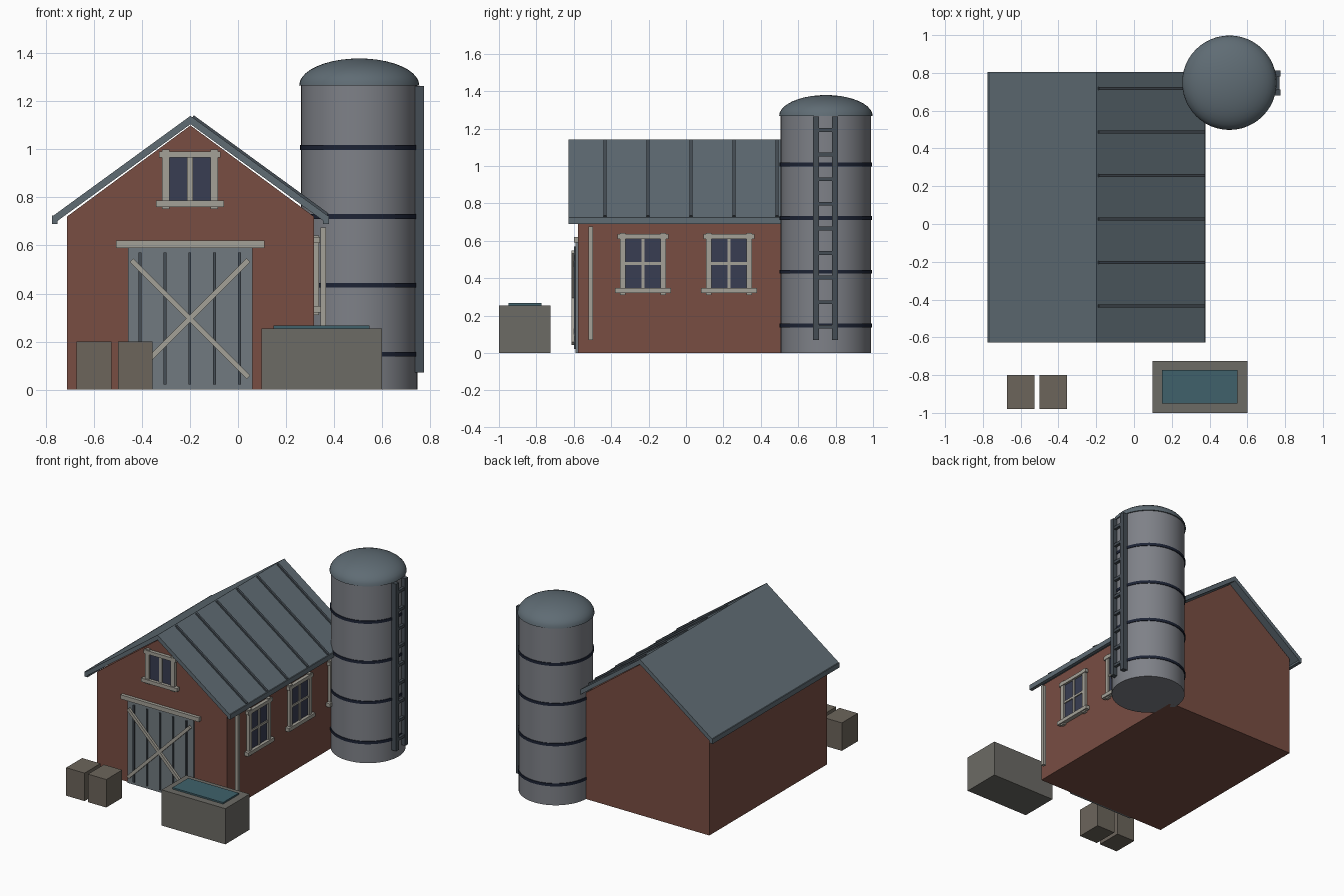
import bpy, bmesh
from math import sin, cos, pi, atan2, hypot
from mathutils import Matrix, Vector

if "Cube" in bpy.data.objects:
    bpy.data.objects.remove(bpy.data.objects["Cube"])


def mat(name, r, g, b):
    m = bpy.data.materials.new(name)
    m.diffuse_color = (r, g, b, 1)
    m.use_nodes = True
    m.node_tree.nodes["Principled BSDF"].inputs["Base Color"].default_value = m.diffuse_color
    return m


RED = mat("red_boards", 0.19, 0.075, 0.055)
ROOF = mat("slate_metal", 0.115, 0.15, 0.175)
SEAM = mat("dark_metal", 0.06, 0.075, 0.09)
STEEL = mat("steel", 0.21, 0.22, 0.245)
BAND = mat("band", 0.012, 0.017, 0.035)
TRIM = mat("trim", 0.37, 0.355, 0.31)
GLASS = mat("glass", 0.04, 0.047, 0.085)
DOOR = mat("door_grey", 0.165, 0.195, 0.215)
STONE = mat("stone", 0.15, 0.145, 0.13)
CRATE = mat("crate", 0.15, 0.13, 0.105)
WATER = mat("water", 0.05, 0.12, 0.145)


def finish(name, bm, m, smooth=False):
    bmesh.ops.recalc_face_normals(bm, faces=bm.faces)
    me = bpy.data.meshes.new(name)
    bm.to_mesh(me)
    bm.free()
    me.materials.append(m)
    ob = bpy.data.objects.new(name, me)
    bpy.context.collection.objects.link(ob)
    if smooth:
        bpy.context.view_layer.objects.active = ob
        ob.select_set(True)
        bpy.ops.object.shade_smooth_by_angle(angle=0.6)
        ob.select_set(False)
    return ob


def box(name, x0, x1, y0, y1, z0, z1, m, M=Matrix()):
    """Box from its limits, optionally placed by a matrix."""
    bm = bmesh.new()
    size = Matrix.Diagonal((x1 - x0, y1 - y0, z1 - z0, 1))
    mid = Matrix.Translation(((x0 + x1) / 2, (y0 + y1) / 2, (z0 + z1) / 2))
    bmesh.ops.create_cube(bm, size=1, matrix=M @ mid @ size)
    return finish(name, bm, m)


def prism(name, pts, y0, y1, m):
    """Extrude an x-z outline along y."""
    bm = bmesh.new()
    f = bm.faces.new([bm.verts.new((x, y0, z)) for x, z in pts])
    r = bmesh.ops.extrude_face_region(bm, geom=[f])
    vs = [v for v in r["geom"] if isinstance(v, bmesh.types.BMVert)]
    bmesh.ops.translate(bm, verts=vs, vec=(0, y1 - y0, 0))
    return finish(name, bm, m)


def lathe(name, prof, cx, cy, m, n=48):
    """Spin an r-z profile about a vertical axis."""
    bm = bmesh.new()
    vs = [bm.verts.new((cx + r, cy, z)) for r, z in prof]
    es = [bm.edges.new(p) for p in zip(vs, vs[1:])]
    bmesh.ops.spin(bm, geom=vs + es, cent=(cx, cy, 0), axis=(0, 0, 1),
                   angle=2 * pi, steps=n)
    bmesh.ops.remove_doubles(bm, verts=bm.verts, dist=1e-4)
    return finish(name, bm, m, True)


CX, HW, Y0, Y1 = -0.198, 0.515, -0.577, 0.755

# Barn body
prism("barn_body", [(CX - HW, 0), (CX + HW, 0), (CX + HW, 0.72), (CX, 1.10),
                    (CX - HW, 0.72)], Y0, Y1, RED)

# Roof slabs, eave trim and standing seams
RX, RZ, EX, EZ = CX, 1.14, 0.577, 0.72
L, A = hypot(EX, RZ - EZ), atan2(RZ - EZ, EX)
T = 0.028
for s, side in ((-1, "left"), (1, "right")):
    pts = [(RX, RZ), (RX + s * EX, EZ),
           (RX + s * (EX - T * sin(A)), EZ - T * cos(A)), (RX, RZ - T / cos(A))]
    prism("roof_" + side, pts, Y0 - 0.05, Y1 + 0.05, ROOF)
    x = sorted((CX + s * 0.553, CX + s * 0.577))
    box("eave_trim_" + side, *x, Y0 - 0.05, Y1 + 0.05, 0.69, 0.725, ROOF)
slope = Matrix.Translation((RX, 0, RZ)) @ Matrix.Rotation(A, 4, 'Y')
for i in range(6):
    y = -0.433 + 0.23 * i
    box(f"roof_seam_{i + 1}", 0.01, L - 0.01, y - 0.008, y + 0.008,
        -0.005, 0.010, SEAM, slope)

# Sliding door with battens, cross braces and header
box("door_panel", -0.459, 0.06, -0.59, Y0, 0, 0.59, DOOR)
for i in range(5):
    x = -0.408 + 0.1035 * i
    box(f"door_batten_{i + 1}", x - 0.006, x + 0.006, -0.598, -0.588, 0.02, 0.57, SEAM)
for s in (-1, 1):
    M = Matrix.Translation((-0.2, 0, 0.295)) @ Matrix.Rotation(s * pi / 4, 4, 'Y')
    box("door_brace_" + ("a" if s < 0 else "b"), -0.345, 0.345, -0.613, -0.596,
        -0.011, 0.011, TRIM, M)
box("door_header", -0.509, 0.11, -0.60, Y0, 0.59, 0.62, TRIM)


def window(name, M, hw, z0, z1, bar, cross):
    """Window in local x-z facing -y, glass half width hw and height z0..z1."""
    def b(part, *a, m=TRIM):
        box(name + "_" + part, *a, m, M)
    b("glass", -hw, hw, -0.008, 0, z0, z1, m=GLASS)
    for s, side in ((-1, "left"), (1, "right")):
        x = sorted((s * hw, s * (hw + 0.03)))
        b("jamb_" + side, *x, -0.02, 0, z0 - 0.036, z1 + 0.032)
    b("head", -hw - 0.042, hw + 0.042, -0.024, 0, z1, z1 + 0.025)
    b("sill", -hw - 0.055, hw + 0.055, -0.03, 0, z0 - 0.026, z0)
    b("mullion", -bar, bar, -0.015, 0, z0, z1)
    if cross:
        zc = (z0 + z1) / 2
        b("crossbar", -hw, hw, -0.015, 0, zc - bar, zc + bar)


window("loft_window", Matrix.Translation((-0.2, Y0, 0)), 0.086, 0.787, 0.967, 0.012, False)
for i in range(3):
    M = Matrix.Translation((CX + HW, -0.23 + 0.46 * i, 0)) @ Matrix.Rotation(pi / 2, 4, 'Z')
    window(f"side_window_{i + 1}", M, 0.094, 0.347, 0.61, 0.008, True)

# Downspout on the right wall
box("downspout", 0.343, 0.366, -0.522, -0.498, 0.07, 0.675, TRIM)

# Silo with bands and domed cap
SX, SY = 0.505, 0.748
lathe("silo_body", [(0, 0), (0.242, 0), (0.242, 1.27), (0, 1.27)], SX, SY, STEEL)
for i in range(4):
    z = 0.147 + 0.287 * i
    lathe(f"silo_band_{i + 1}", [(0.235, z - 0.01), (0.247, z - 0.01),
                                 (0.247, z + 0.01), (0.235, z + 0.01)], SX, SY, BAND)
dome = [(0.25 * cos(t * pi / 20), 1.267 + 0.112 * sin(t * pi / 20)) for t in range(10)]
lathe("silo_dome", [(0, 1.267)] + dome + [(0, 1.379)], SX, SY, ROOF)

# Ladder on the silo
for y, side in ((0.695, "front"), (0.797, "back")):
    box("ladder_rail_" + side, 0.738, 0.775, y - 0.016, y + 0.016, 0.07, 1.265, SEAM)
for i in range(9):
    z = 0.14 + 0.1315 * i
    box(f"ladder_rung_{i + 1}", 0.75, 0.77, 0.70, 0.79, z - 0.01, z + 0.01, SEAM)

# Water trough and crates in the yard
box("trough", 0.097, 0.6, -1.0, -0.725, 0, 0.255, STONE)
box("trough_water", 0.147, 0.547, -0.95, -0.772, 0.25, 0.266, WATER)
for i, x in enumerate((-0.6, -0.428)):
    box(f"crate_{i + 1}", x - 0.0725, x + 0.0725, -0.98, -0.8, 0, 0.2, CRATE)
